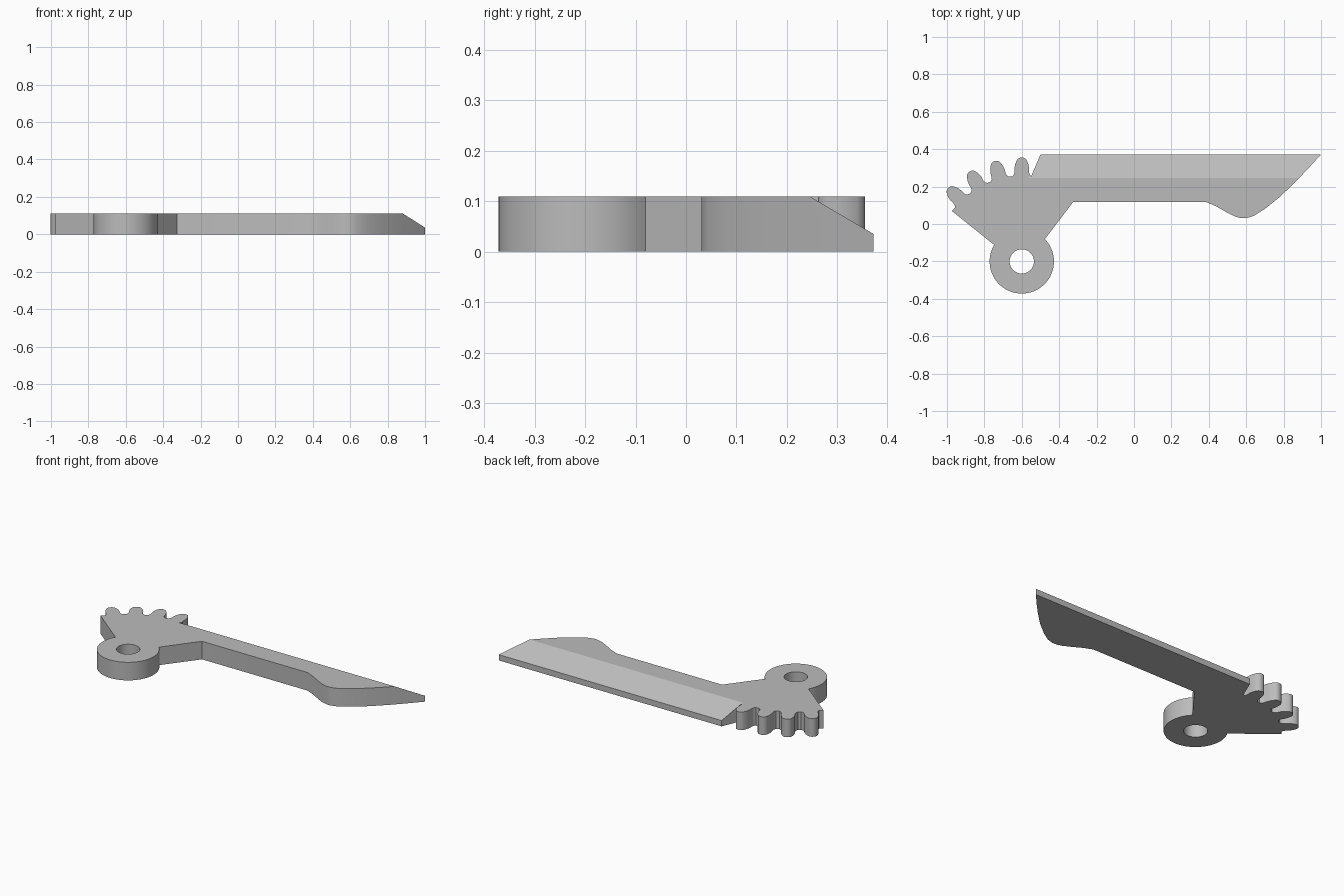
import bpy, bmesh
from math import radians, cos, sin
from mathutils import Vector

if "Cube" in bpy.data.objects:
    bpy.data.objects.remove(bpy.data.objects["Cube"])

THICK = 0.11
HUB = Vector((-0.6, -0.2))
HUB_R, HOLE_R = 0.172, 0.065

grey = bpy.data.materials.new("plain grey")
grey.use_nodes = True
colour = (0.5, 0.5, 0.5, 1)
grey.diffuse_color = colour
grey.node_tree.nodes["Principled BSDF"].inputs["Base Color"].default_value = colour


def polar(r, deg):
    return HUB + Vector((cos(radians(deg)), sin(radians(deg)))) * r


def prism(name, loop_a, loop_b):
    """Closed solid between two matching loops."""
    bm = bmesh.new()
    a = [bm.verts.new(p) for p in loop_a]
    b = [bm.verts.new(p) for p in loop_b]
    bm.faces.new(a)
    bm.faces.new(b)
    for i in range(len(a)):
        j = (i + 1) % len(a)
        bm.faces.new((a[i], a[j], b[j], b[i]))
    bmesh.ops.recalc_face_normals(bm, faces=bm.faces)
    mesh = bpy.data.meshes.new(name)
    bm.to_mesh(mesh)
    bm.free()
    obj = bpy.data.objects.new(name, mesh)
    bpy.context.collection.objects.link(obj)
    mesh.materials.append(grey)
    return obj


def upright(name, outline, z0, z1):
    return prism(name, [(x, y, z0) for x, y in outline], [(x, y, z1) for x, y in outline])


def cut(target, cutter):
    bpy.context.view_layer.objects.active = target
    mod = target.modifiers.new("cut", "BOOLEAN")
    mod.operation, mod.solver, mod.object = "DIFFERENCE", "EXACT", cutter
    bpy.ops.object.modifier_apply(modifier=mod.name)
    bpy.data.objects.remove(cutter)


# Blade: straight underside, rounded belly, pointed tip, straight back
outline = [(-0.325, 0.118), (0.385, 0.118), (0.44, 0.094), (0.5, 0.06), (0.54, 0.04),
           (0.57, 0.032), (0.6, 0.031), (0.64, 0.043), (0.7, 0.081), (0.78, 0.145),
           (0.86, 0.222), (0.93, 0.295), (1.0, 0.372), (-0.5, 0.372)]

# Gear teeth around the hub centre: radius and half angle up one flank
flank = [(0.458, 6.3), (0.467, 5.1), (0.48, 4.6), (0.5, 4.5), (0.52, 3.9),
         (0.54, 2.9), (0.55, 2.0), (0.555, 0.8)]
for tooth in (90, 105, 120, 135):
    outline += [polar(r, tooth - a) for r, a in flank]
    outline += [polar(r, tooth + a) for r, a in reversed(flank)]
outline.append(polar(0.462, 144.2))

# Hub rim, running round from the left web to the right web
start, end, steps = 149, 404, 48
outline += [polar(HUB_R, start + (end - start) * i / steps) for i in range(steps + 1)]
arm = upright("geared_blade_arm", outline, 0, THICK)

# Pivot hole
circle = [polar(HOLE_R, 360 * i / 40) for i in range(40)]
cut(arm, upright("hole_cutter", circle, -0.1, 0.3))

# Sloped bevel along the blade's back, ending beside the last tooth
slope = [(0.245, THICK), (0.415, 0.01), (0.415, 0.3), (0.245, 0.3)]
cut(arm, prism("bevel_cutter",
               [(-0.565 + 0.48 * (y - 0.245), y, z) for y, z in slope],
               [(1.2, y, z) for y, z in slope]))

# Smooth curved walls, crisp edges
bpy.ops.object.select_all(action="DESELECT")
arm.select_set(True)
bpy.context.view_layer.objects.active = arm
bpy.ops.object.shade_smooth_by_angle(angle=radians(30))
